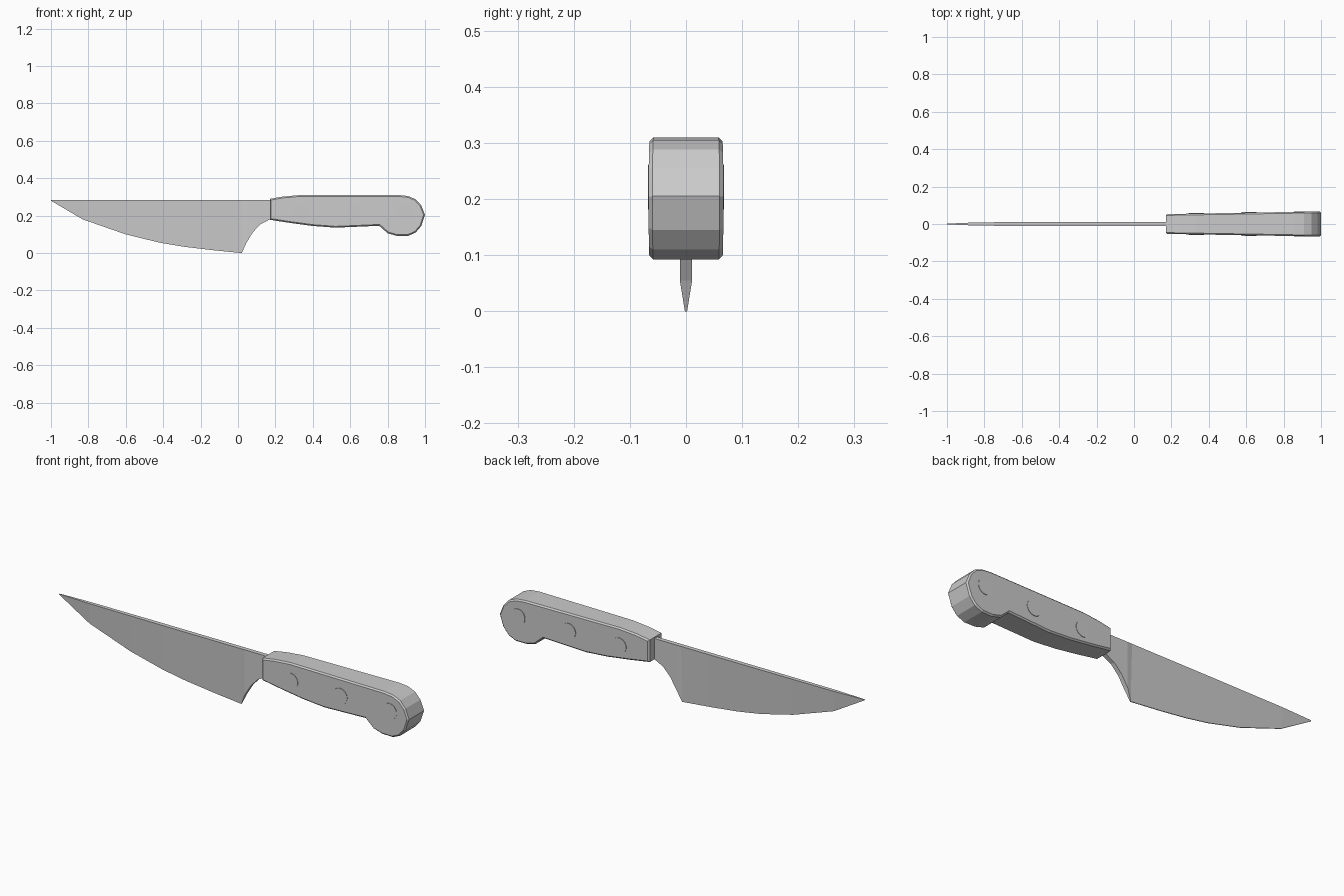
import bpy, bmesh

if "Cube" in bpy.data.objects:
    bpy.data.objects.remove(bpy.data.objects["Cube"])

SPINE_Z = 0.284
HANDLE_START = 0.17


def finish(name, bm):
    bmesh.ops.recalc_face_normals(bm, faces=bm.faces)
    mesh = bpy.data.meshes.new(name)
    bm.to_mesh(mesh)
    bm.free()
    obj = bpy.data.objects.new(name, mesh)
    bpy.context.collection.objects.link(obj)
    return obj


def handle_half_width(x):
    return 0.053 + 0.014 * (x - HANDLE_START) / (1 - HANDLE_START)


# Blade: columns of (x, lower z, lower half thickness, spine half thickness)
columns = [(-1.0, 0.28, 0.001, 0.002), (-0.83, 0.18, 0.002, 0.009),
           (-0.60, 0.10, 0.002, 0.010), (-0.42, 0.056, 0.002, 0.011),
           (-0.29, 0.034, 0.002, 0.011), (-0.14, 0.016, 0.002, 0.011),
           (0.02, 0.0, 0.002, 0.011), (0.045, 0.055, 0.011, 0.011),
           (0.08, 0.112, 0.011, 0.011), (0.12, 0.154, 0.011, 0.011),
           (0.18, 0.185, 0.011, 0.011)]
bm = bmesh.new()
rings = [[bm.verts.new(p) for p in ((x, -top, SPINE_Z), (x, top, SPINE_Z),
                                    (x, low, z), (x, -low, z))]
         for x, z, low, top in columns]
for a, b in zip(rings, rings[1:]):
    for i in range(4):
        j = (i + 1) % 4
        bm.faces.new((a[i], a[j], b[j], b[i]))
bm.faces.new(rings[0])
bm.faces.new(rings[-1])
finish("blade", bm)

# Handle: side outline, widening to the butt, with chamfered rims
outline = [(0.17, 0.29), (0.24, 0.302), (0.33, 0.31), (0.86, 0.31),
           (0.91, 0.305), (0.95, 0.288), (0.98, 0.255), (1.0, 0.205),
           (0.98, 0.145), (0.95, 0.11), (0.91, 0.092), (0.85, 0.092),
           (0.80, 0.106), (0.755, 0.146), (0.64, 0.141), (0.52, 0.136),
           (0.40, 0.145), (0.28, 0.161), (0.17, 0.178)]
bm = bmesh.new()
sides = [[bm.verts.new((x, s * handle_half_width(x), z)) for x, z in outline]
         for s in (-1, 1)]
caps = [bm.faces.new(side) for side in sides]
for i in range(len(outline)):
    j = (i + 1) % len(outline)
    bm.faces.new((sides[0][i], sides[0][j], sides[1][j], sides[1][i]))
rim = [e for cap in caps for e in cap.edges]
bmesh.ops.recalc_face_normals(bm, faces=bm.faces)
bmesh.ops.bevel(bm, geom=rim, offset=0.007, segments=1, affect='EDGES')
finish("handle", bm)

# Rivets: pins passing through the handle, slightly proud on both sides
for n, x in enumerate((0.335, 0.615, 0.895), 1):
    bpy.ops.mesh.primitive_cylinder_add(
        vertices=24, radius=0.04, depth=2 * (handle_half_width(x) + 0.0025),
        location=(x, 0, 0.221), rotation=(1.5707963, 0, 0))
    bpy.context.object.name = f"rivet_{n}"
